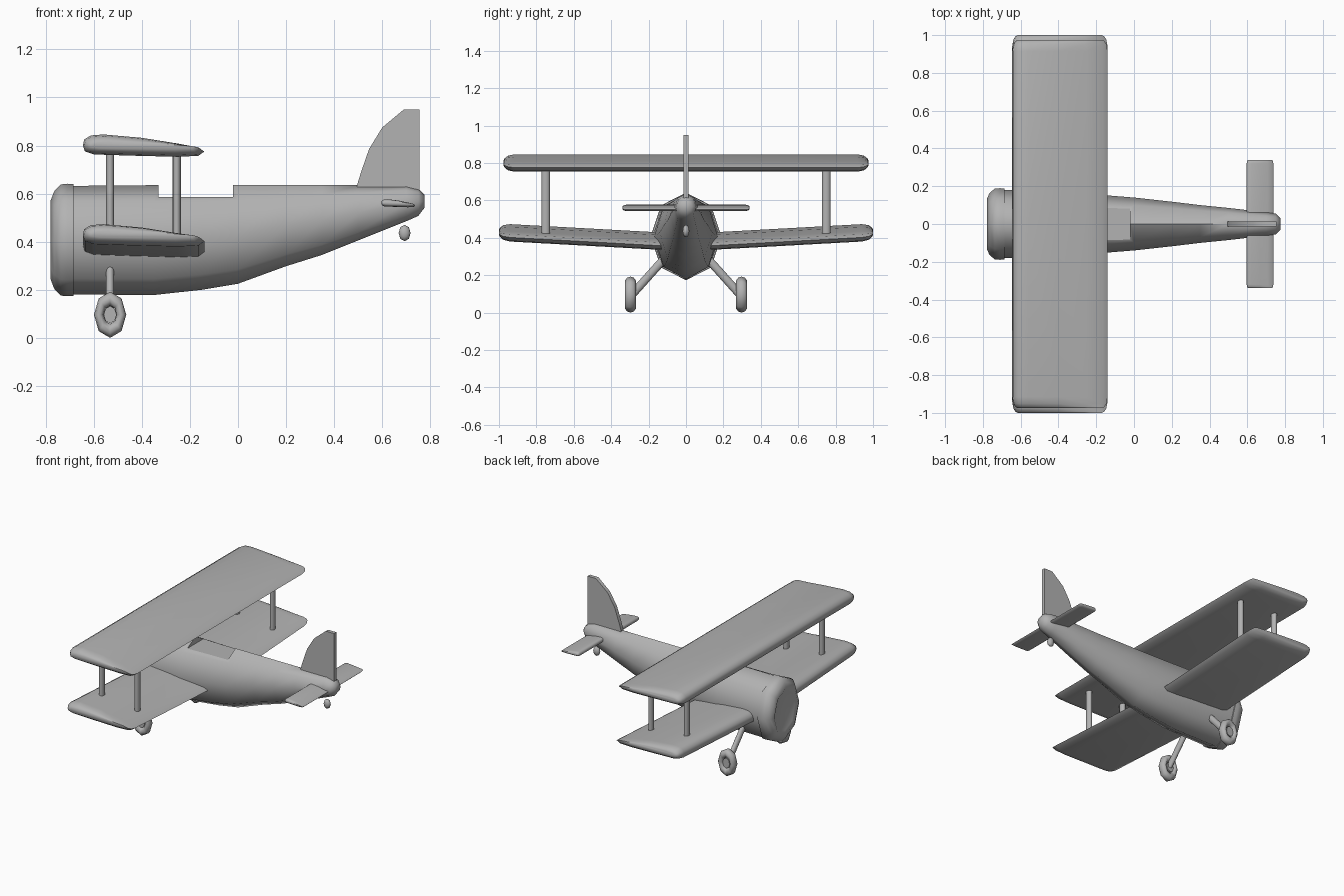
import bpy, bmesh, math
from mathutils import Vector

if "Cube" in bpy.data.objects:
    bpy.data.objects.remove(bpy.data.objects["Cube"])

grey = bpy.data.materials.new("plain grey")
grey.diffuse_color = (0.45, 0.45, 0.45, 1)
grey.use_nodes = True
grey.node_tree.nodes["Principled BSDF"].inputs["Base Color"].default_value = grey.diffuse_color


def finish(name, bm, angle=60, mirror=False):
    """Turn a bmesh into an object, smooth below the given angle."""
    bmesh.ops.recalc_face_normals(bm, faces=bm.faces)
    for f in bm.faces:
        f.smooth = True
    for e in bm.edges:
        e.smooth = e.calc_face_angle(0) < math.radians(angle)
    me = bpy.data.meshes.new(name)
    bm.to_mesh(me)
    bm.free()
    me.materials.append(grey)
    ob = bpy.data.objects.new(name, me)
    bpy.context.collection.objects.link(ob)
    if mirror:
        m = ob.modifiers.new("mirror", 'MIRROR')
        m.use_axis = (False, True, False)
    return ob


def loft(name, rings, start=True, closed=False, **kw):
    """Skin a row of equal rings, capped at the ends."""
    bm = bmesh.new()
    rows = [[bm.verts.new(p) for p in r] for r in rings]
    n = len(rows[0])
    pairs = list(zip(rows, rows[1:])) + ([(rows[-1], rows[0])] if closed else [])
    for a, b in pairs:
        for i in range(n):
            j = (i + 1) % n
            bm.faces.new((a[i], a[j], b[j], b[i]))
    if not closed:
        if start:
            bm.faces.new(rows[0])
        bm.faces.new(rows[-1])
    return finish(name, bm, **kw)


def oval(x, zc, ry, rz, n=8):
    return [(x, ry * math.sin(2 * math.pi * i / n), zc + rz * math.cos(2 * math.pi * i / n))
            for i in range(n)]


# fuselage: x, bottom, top, half width
body = [(-0.69, .18, .632, .18), (-0.35, .178, .635, .17), (-0.15, .2, .635, .152),
        (0, .225, .635, .14), (.2, .298, .635, .118), (.35, .345, .635, .10),
        (.5, .405, .635, .085), (.7, .485, .635, .062), (.75, .507, .622, .055),
        (.775, .54, .595, .032)]
fuselage = loft("fuselage", [oval(x, (b + t) / 2, w, (t - b) / 2) for x, b, t, w in body])

# cockpit notch
bm = bmesh.new()
bmesh.ops.create_cube(bm, size=1)
for v in bm.verts:
    v.co = Vector((-0.175 + v.co.x * 0.31, v.co.y * 0.6, 0.685 + v.co.z * 0.2))
cutter = finish("cockpit_cutter", bm, angle=1)
for p in cutter.data.polygons:
    p.use_smooth = False
cutter.hide_render = True
cutter.hide_viewport = True
cut = fuselage.modifiers.new("cockpit", 'BOOLEAN')
cut.operation = 'DIFFERENCE'
cut.solver = 'EXACT'
cut.object = cutter

# engine cowl with a shallow dished front
cowl = [(-0.685, .232), (-0.71, .234), (-0.738, .231), (-0.765, .202), (-0.779, .165),
        (-0.768, .14)]
loft("engine_cowl", [oval(x, .407, r * .81, r) for x, r in cowl])

# wing section, x and z
SECTION = [(-0.645, .80), (-0.64, .825), (-0.612, .842), (-0.56, .846), (-0.4, .832),
           (-0.25, .808), (-0.165, .792), (-0.14, .775), (-0.165, .757), (-0.25, .753),
           (-0.45, .758), (-0.6, .763), (-0.637, .776)]


def wing(name, span, x_mid, chord, z_root, z_tip, thick, tip):
    """Half wing from the centre line, rounded tip, mirrored."""
    rings = []
    for back, sx, sz in ((span, 1, 1), (tip, 1, 1), (tip * .4, .975, .85),
                         (tip * .1, .93, .55), (0, .88, .3)):
        y = span - back
        z0 = z_root + (z_tip - z_root) * y / span
        rings.append([(x_mid + (x + .3925) * chord * sx, y, z0 + (z - .8) * thick * sz)
                      for x, z in SECTION])
    return loft(name, rings, start=False, mirror=True)


wing("upper_wing", .975, -.3925, 1, .8, .8, 1, .06)
wing("lower_wing", 1.0, -.3925, 1, .375, .43, 1, .06)
wing("tailplane", .34, .667, .28, .56, .56, .36, .02)

# tail fin
bm = bmesh.new()
outline = [(.495, .6), (.495, .635), (.512, .69), (.545, .785), (.6, .875), (.69, .95),
           (.755, .95), (.755, .57)]
face = bm.faces.new([bm.verts.new((x, -.013, z)) for x, z in outline])
top = bmesh.ops.extrude_face_region(bm, geom=[face])
for v in top["geom"]:
    if isinstance(v, bmesh.types.BMVert):
        v.co.y = .013
finish("tail_fin", bm, angle=40)


def rod(name, a, b, rx, ry, n=12):
    """Oval rod between two points, mirrored."""
    a, b = Vector(a), Vector(b)
    side = (b - a).normalized().cross(Vector((1, 0, 0)))
    ring = [(math.cos(2 * math.pi * i / n) * rx, math.sin(2 * math.pi * i / n) * ry)
            for i in range(n)]
    rings = [[p + Vector((u, 0, 0)) + side * v for u, v in ring] for p in (a, b)]
    return loft(name, rings, mirror=True)


# wing struts
for label, x in (("front", -.532), ("rear", -.255)):
    rod(label + "_wing_strut", (x, .75, .42), (x, .75, .78), .017, .023)

# landing legs and wheel hubs
rod("landing_leg", (-.532, .11, .295), (-.532, .285, .1), .017, .022)
rod("wheel_hub", (-.532, .275, .096), (-.532, .315, .096), .027, .036, 8)

# wheels: oval eight-sided rings
rings = []
for i in range(8):
    a = 2 * math.pi * i / 8
    ring = []
    for j in range(10):
        t = 2 * math.pi * j / 10
        r = .067 + .029 * math.cos(t)
        ring.append((-.532 + .70 * r * math.sin(a), .297 + .03 * math.sin(t),
                     .096 + r * math.cos(a)))
    rings.append(ring)
loft("wheel", rings, closed=True, mirror=True)

# tail wheel
bm = bmesh.new()
bmesh.ops.create_uvsphere(bm, u_segments=8, v_segments=6, radius=1)
for v in bm.verts:
    x, y, z = v.co
    v.co = Vector((.693 + .025 * x, .018 * z, .436 + .034 * y))
finish("tail_wheel", bm)
